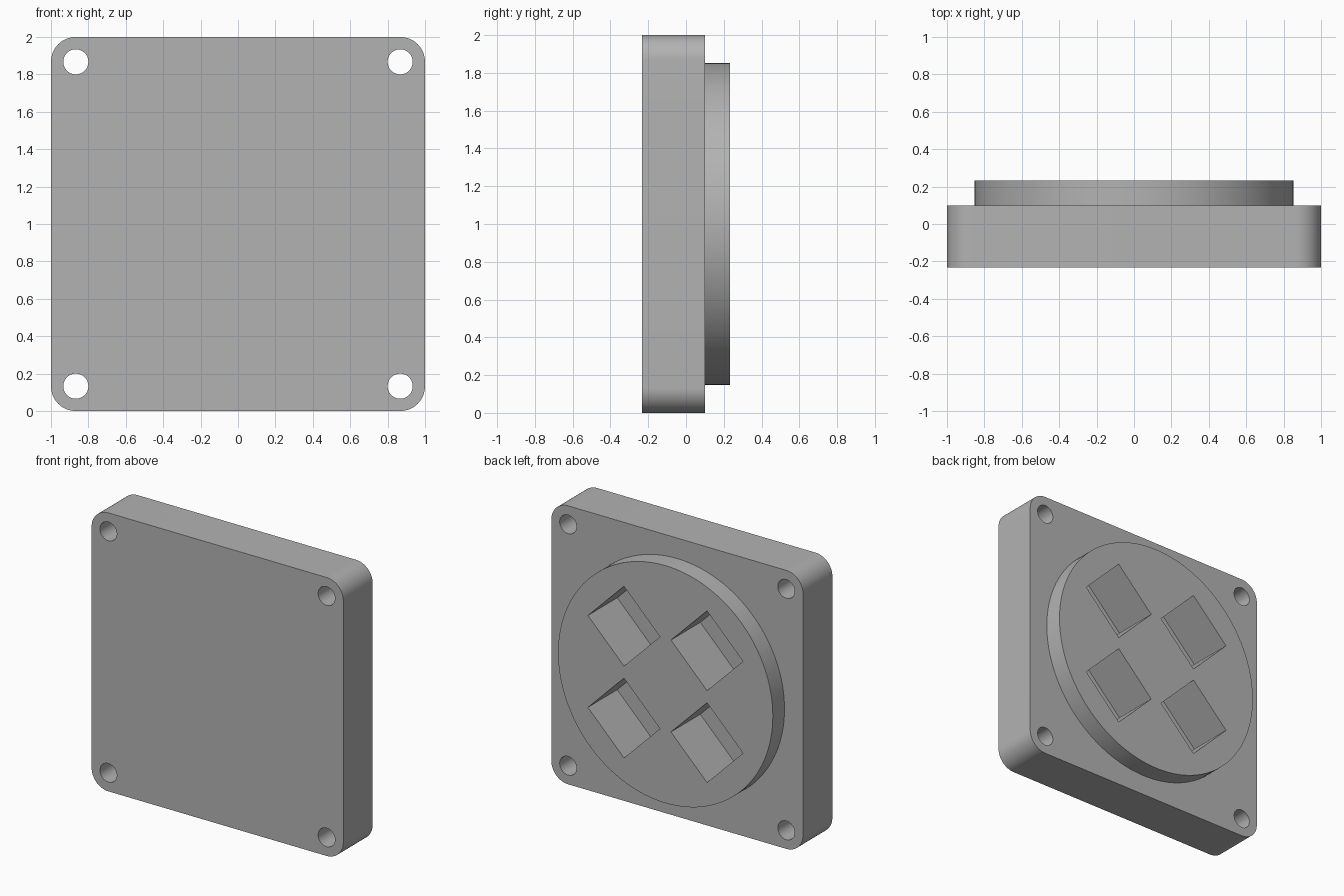
import bpy
import math
from mathutils import Matrix

old = bpy.data.objects.get("Cube")
if old:
    bpy.data.objects.remove(old, do_unlink=True)

FRONT, STEP, BACK = -0.233, 0.1, 0.233   # depth levels along y
CORNERS = [(sx, sz) for sx in (-1, 1) for sz in (-1, 1)]

grey = bpy.data.materials.new("plain grey")
grey.use_nodes = True
colour = (0.45, 0.45, 0.45, 1)
grey.diffuse_color = colour
grey.node_tree.nodes["Principled BSDF"].inputs["Base Color"].default_value = colour


def cylinder(name, x, z, radius, y0, y1, sides=64):
    bpy.ops.mesh.primitive_cylinder_add(
        vertices=sides, radius=radius, depth=y1 - y0,
        location=(x, (y0 + y1) / 2, z), rotation=(math.pi / 2, 0, 0))
    ob = bpy.context.object
    ob.name = name
    return ob


def box(name, x, z, size, y0, y1, turn=0):
    bpy.ops.mesh.primitive_cube_add(size=1, location=(x, (y0 + y1) / 2, z))
    ob = bpy.context.object
    ob.name = name
    ob.data.transform(Matrix.Rotation(turn, 4, 'Y') @ Matrix.Diagonal((size, y1 - y0, size, 1)))
    return ob


def combine(target, other, operation):
    mod = target.modifiers.new(operation.title(), 'BOOLEAN')
    mod.operation, mod.object, mod.solver = operation, other, 'EXACT'
    bpy.context.view_layer.objects.active = target
    bpy.ops.object.modifier_apply(modifier=mod.name)
    bpy.data.objects.remove(other, do_unlink=True)


# Square plate with its four depth-wise edges rounded
plate = box("mounting_plate", 0, 1, 2, FRONT, STEP)
weights = plate.data.attributes.new("bevel_weight_edge", 'FLOAT', 'EDGE')
for edge in plate.data.edges:
    a, b = (plate.data.vertices[i].co for i in edge.vertices)
    weights.data[edge.index].value = float(abs(a.y - b.y) > 0.1)
bevel = plate.modifiers.new("Rounded corners", 'BEVEL')
bevel.limit_method, bevel.width, bevel.segments = 'WEIGHT', 0.133, 16
bpy.ops.object.modifier_apply(modifier=bevel.name)

# Round boss on the back
combine(plate, cylinder("boss", 0, 1, 0.853, STEP - 0.1, BACK, 128), 'UNION')

# Through holes in the corners and diamond pockets sunk into the boss
for sx, sz in CORNERS:
    hole = cylinder("hole_cutter", sx * 0.867, 1 + sz * 0.867, 0.067, FRONT - 0.1, STEP + 0.1)
    combine(plate, hole, 'DIFFERENCE')
    pocket = box("pocket_cutter", sx * 0.33, 1 + sz * 0.33, 0.405, BACK - 0.333, BACK + 0.1, math.pi / 4)
    combine(plate, pocket, 'DIFFERENCE')

plate.data.materials.clear()
plate.data.materials.append(grey)
bpy.ops.object.select_all(action='DESELECT')
plate.select_set(True)
bpy.context.view_layer.objects.active = plate
bpy.ops.object.shade_smooth_by_angle(angle=math.radians(30))
